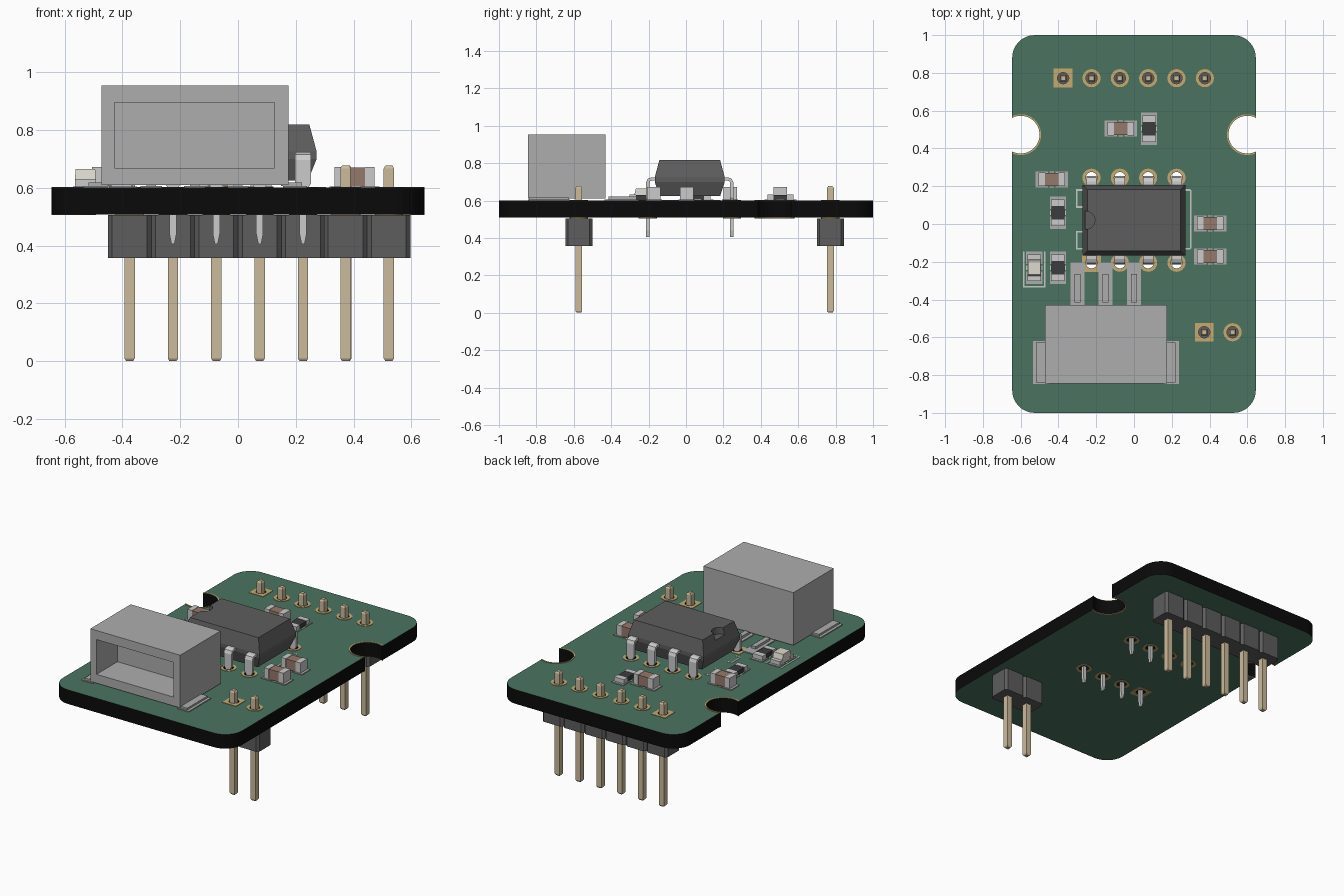
import bpy, bmesh
from math import cos, sin, radians, acos, degrees
from mathutils import Vector

if "Cube" in bpy.data.objects:
    bpy.data.objects.remove(bpy.data.objects["Cube"])

def mat(name, r, g, b):
    m = bpy.data.materials.new(name)
    m.diffuse_color = (r, g, b, 1)
    m.use_nodes = True
    m.node_tree.nodes["Principled BSDF"].inputs["Base Color"].default_value = m.diffuse_color
    return m

GREEN = mat("green_mask", .07, .175, .12)
BLACK = mat("board_edge", .003, .003, .003)
GOLD = mat("gold_plating", .56, .41, .17)
PIN = mat("pin_brass", .6, .5, .33)
DARK = mat("dark_plastic", .11, .11, .11)
GREY = mat("light_grey", .42, .42, .42)
STEEL = mat("bright_metal", .62, .62, .6)
BROWN = mat("ceramic_brown", .3, .19, .15)
CHARCOAL = mat("resistor_dark", .045, .045, .05)
CREAM = mat("lens_cream", .72, .7, .62)
SILK = mat("silkscreen", .55, .6, .55)

def finish(name, bm, *mats):
    bmesh.ops.remove_doubles(bm, verts=bm.verts, dist=1e-5)
    bmesh.ops.recalc_face_normals(bm, faces=bm.faces)
    me = bpy.data.meshes.new(name)
    bm.to_mesh(me)
    bm.free()
    for m in mats:
        me.materials.append(m)
    ob = bpy.data.objects.new(name, me)
    bpy.context.collection.objects.link(ob)
    return ob

def loft(name, rings, m):
    """Capped solid through a series of equal-sized point rings."""
    bm = bmesh.new()
    vs = [[bm.verts.new(p) for p in r] for r in rings]
    n = len(vs[0])
    for a, b in zip(vs, vs[1:]):
        for i in range(n):
            bm.faces.new((a[i], a[(i + 1) % n], b[(i + 1) % n], b[i]))
    bm.faces.new(vs[0])
    bm.faces.new(vs[-1])
    return finish(name, bm, m)

def rect(x, y, hx, hy):
    return [(x - hx, y - hy), (x + hx, y - hy), (x + hx, y + hy), (x - hx, y + hy)]

def flat(x, y, hx, hy, z):
    return [(*p, z) for p in rect(x, y, hx, hy)]

def block(name, x, y, hx, hy, z0, z1, m):
    return loft(name, [flat(x, y, hx, hy, z0), flat(x, y, hx, hy, z1)], m)

def arc(x, y, r, a0, a1, n):
    return [(x + r * cos(radians(a0 + (a1 - a0) * i / n)),
             y + r * sin(radians(a0 + (a1 - a0) * i / n))) for i in range(n + 1)]

def circle(x, y, r, n=24):
    return arc(x, y, r, 0, 360, n)[:-1]

def plate(name, loops, z0, z1, *mats):
    """Filled 2D outlines (inner loops become holes) with thickness."""
    cu = bpy.data.curves.new(name, 'CURVE')
    cu.dimensions, cu.fill_mode, cu.extrude = '2D', 'BOTH', (z1 - z0) / 2
    for loop in loops:
        s = cu.splines.new('POLY')
        s.points.add(len(loop) - 1)
        s.use_cyclic_u = True
        for p, q in zip(s.points, loop):
            p.co = (q[0], q[1], 0, 1)
    tmp = bpy.data.objects.new(name + "_outline", cu)
    bpy.context.collection.objects.link(tmp)
    me = bpy.data.meshes.new_from_object(tmp.evaluated_get(bpy.context.evaluated_depsgraph_get()))
    bm = bmesh.new()
    bm.from_mesh(me)
    bpy.data.objects.remove(tmp)
    bmesh.ops.translate(bm, verts=bm.verts, vec=(0, 0, (z0 + z1) / 2))
    bm.normal_update()
    for f in bm.faces:
        f.material_index = 1 if len(mats) > 1 and abs(f.normal.z) < .5 else 0
        f.smooth = False
    return finish(name, bm, *mats)

# Layout
W, TOP, BOT, NY = .645, .6, .508, .473
CY = .02                                   # chip centre line
DIPX = [-.225, -.075, .075, .225]
HEADERS = [("six_pin_header", [-.375 + .15 * i for i in range(6)], .772),
           ("two_pin_header", [.372, .522], -.573)]
holes = [(x, y, i == 0) for _, xs, y in HEADERS for i, x in enumerate(xs)]
holes += [(x, CY + s * .225, i == 0 and s < 0) for s in (-1, 1) for i, x in enumerate(DIPX)]

# Circuit board with rounded corners, side notches and drilled holes
a = degrees(acos(-.45))
R = .12
outline = (arc(W - R, -1 + R, R, -90, 0, 8) + arc(.6, NY, .1, 180 + a, 180 - a, 28)
           + arc(W - R, 1 - R, R, 0, 90, 8) + arc(-W + R, 1 - R, R, 90, 180, 8)
           + arc(-.6, NY, .1, a, -a, 28) + arc(-W + R, -1 + R, R, 180, 270, 8))
drills = [circle(x, y, .03) for x, y, _ in holes]
plate("circuit_board", [outline] + drills, BOT, TOP, GREEN, BLACK)

# Gold pads and notch rims on both faces
pads = [rect(x, y, .05, .05) if sq else circle(x, y, .048) for x, y, sq in holes]
b = degrees(acos(-.045 / .108))
for side, z0, z1 in (("top", TOP, TOP + .003), ("bottom", BOT - .003, BOT)):
    plate(side + "_gold_pads", pads + drills, z0, z1, GOLD)
    for c, lab in ((0, "left"), (180, "right")):
        x = -.6 if c == 0 else .6
        rim = arc(x, NY, .108, c - b, c + b, 28) + arc(x, NY, .1, c + a, c - a, 28)
        plate(f"{side}_{lab}_notch_rim", [rim], z0, z1, GOLD)

# Pin headers: chamfered housing segments below the board, square pins through it
for name, xs, y in HEADERS:
    h, p, c = .072, .075, .015
    low = []
    for x in xs:
        low += [(x - p, c - h), (x - p + c, -h), (x + p - c, -h)]
    low.append((xs[-1] + p, c - h))
    loop = [(x, y + v) for x, v in low] + [(x, y - v) for x, v in reversed(low)]
    plate(name + "_housing", [loop], .357, BOT - .003, DARK)
    for i, x in enumerate(xs):
        loft(f"{name}_pin_{i + 1}", [flat(x, y, w, w, z) for w, z in
             ((.012, 0), (.018, .01), (.018, .667), (.012, .677))], PIN)

# Chip body with end notch
body = loft("chip_body", [flat(0, CY, hx, hy, z) for hx, hy, z in
            ((.242, .163, .625), (.272, .187, .7), (.272, .187, .725), (.247, .162, .818))], DARK)
cutter = loft("notch_cutter", [[(*p, z) for p in circle(-.255, CY, .048)] for z in (.775, .9)], DARK)
cutter.hide_render = True
mod = body.modifiers.new("notch", 'BOOLEAN')
mod.operation, mod.object, mod.solver = 'DIFFERENCE', cutter, 'EXACT'
bpy.context.view_layer.update()
body.data = bpy.data.meshes.new_from_object(body.evaluated_get(bpy.context.evaluated_depsgraph_get()))
body.modifiers.clear()
bpy.data.objects.remove(cutter)

# Chip legs: bent strip that narrows through the board
PATH = [(.165, .715, .0275), (.205, .715, .0275), (.219, .709, .0275), (.225, .695, .0275),
        (.225, .615, .0275), (.225, .59, .012), (.225, .44, .012), (.225, .405, .005)]
for s, lab in ((-1, "front"), (1, "back")):
    for k, x in enumerate(DIPX):
        rings = []
        for i, (y, z, w) in enumerate(PATH):
            p, q = PATH[max(i - 1, 0)], PATH[min(i + 1, len(PATH) - 1)]
            t = Vector((q[0] - p[0], q[1] - p[1])).normalized() * .009
            rings.append([(x + u * w, CY + s * (y - v * t.y), z + v * t.x)
                          for u, v in ((-1, -1), (1, -1), (1, 1), (-1, 1))])
        loft(f"chip_leg_{lab}_{k + 1}", rings, STEEL)

# Connector shell with open front, mounting tabs and leads
def wall(y, x0, x1, z0, z1):
    return [(x0, y, z0), (x1, y, z0), (x1, y, z1), (x0, y, z1)]
OUT, INN = (-.472, .175, .61, .953), (-.427, .127, .668, .894)
loft("connector_shell", [wall(-.43, *OUT), wall(-.845, *OUT), wall(-.845, *INN), wall(-.63, *INN)], GREY)
for x, s, lab in ((-.472, -1, "left"), (.175, 1, "right")):
    block(f"connector_{lab}_pad", x + s * .022, -.733, .042, .113, TOP, .606, GREY)
    block(f"connector_{lab}_tab", x + s * .01, -.733, .036, .105, .606, .618, GREY)
for i, x in enumerate((-.3, -.15, 0)):
    block(f"connector_lead_pad_{i + 1}", x, -.32, .037, .115, TOP, .606, GREY)
    block(f"connector_lead_{i + 1}", x, -.34, .016, .075, .606, .622, GREY)

# Small surface parts: pads, end terminals, body, side ticks
def chip(name, x, y, vertical, top, m):
    def b(part, u, hu, v, hv, z0, z1, mm):
        if vertical:
            u, hu, v, hv = v, hv, u, hu
        block(f"{name}_{part}", x + u, y + v, hu, hv, z0, z1, mm)
    for s, lab in ((-1, "a"), (1, "b")):
        b("pad_" + lab, s * .053, .033, 0, .043, TOP, .605, GREY)
        b("terminal_" + lab, s * .053, .017, 0, .036, .605, top, STEEL)
        b("tick_" + lab, 0, .012, s * .04, .003, TOP, .602, SILK)
    b("body", 0, .037, 0, .034, .605, top - .002, m)

for i, (x, y) in enumerate([(-.07, .505), (-.435, .236), (.403, .003), (.403, -.172)]):
    chip(f"capacitor_{i + 1}", x, y, False, .672, BROWN)
for i, (x, y) in enumerate([(.08, .505), (-.403, .06), (-.403, -.232)]):
    chip(f"resistor_{i + 1}", x, y, True, .632, CHARCOAL)
LX, LY = -.528, -.232
chip("power_light", LX, LY, True, .63, CREAM)
loft("power_light_lens", [flat(LX, LY, .036, .045, .628), flat(LX, LY, .034, .036, .664)], CREAM)

# Silkscreen outlines around the chip and the light
LINES = [(.3, .025, .004, .155), (.285, .18, .015, .004), (.285, -.13, .015, .004)]
for s in (-1, 1):
    LINES += [(-.303, .025 + s * .11, .004, .045), (-.287, .025 + s * .155, .02, .004),
              (-.287, .025 + s * .065, .02, .004), (LX + s * .056, -.24, .004, .095)]
LINES.append((LX, -.333, .058, .004))
for i, (x, y, hx, hy) in enumerate(LINES):
    block(f"silkscreen_line_{i + 1}", x, y, hx, hy, TOP, .602, SILK)
